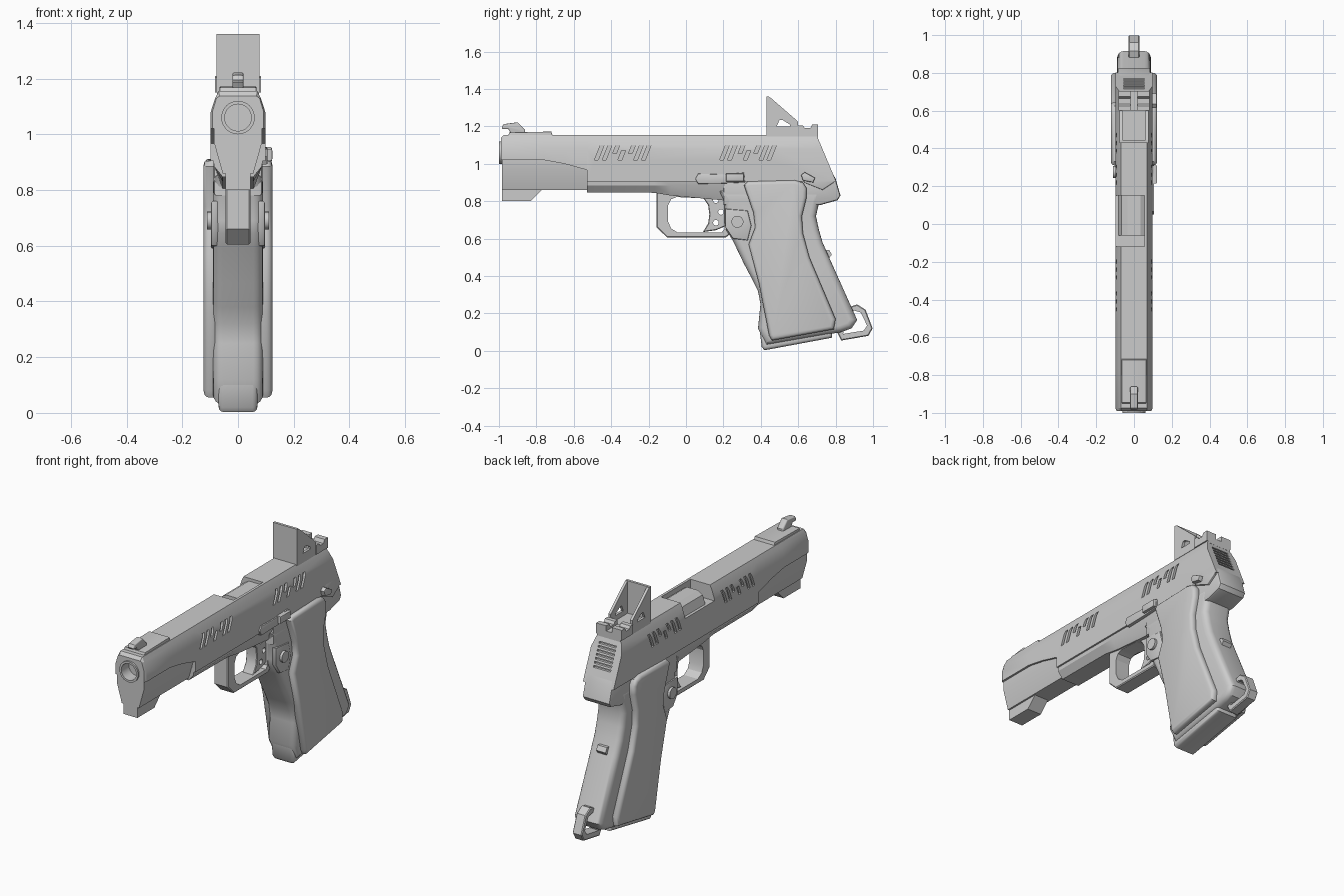
import bpy, bmesh, math
from mathutils import Vector, Matrix


def finish(name, bm, angle=35):
    bmesh.ops.recalc_face_normals(bm, faces=bm.faces)
    me = bpy.data.meshes.new(name)
    bm.to_mesh(me)
    bm.free()
    ob = bpy.data.objects.new(name, me)
    bpy.context.collection.objects.link(ob)
    bpy.ops.object.select_all(action='DESELECT')
    ob.select_set(True)
    bpy.context.view_layer.objects.active = ob
    bpy.ops.object.shade_smooth_by_angle(angle=math.radians(angle))
    return ob


def prof(name, pts, x0, x1, bevel=0, seg=2):
    """Side profile (y, z) extruded from x0 to x1, with rounded rims."""
    bm = bmesh.new()
    f = bm.faces.new([bm.verts.new((x0, y, z)) for y, z in pts])
    r = bmesh.ops.extrude_face_region(bm, geom=[f], use_keep_orig=True)
    bmesh.ops.translate(bm, vec=(x1 - x0, 0, 0),
                        verts=[g for g in r['geom'] if isinstance(g, bmesh.types.BMVert)])
    bmesh.ops.recalc_face_normals(bm, faces=bm.faces)
    if bevel:
        rim = [e for e in bm.edges if abs(e.verts[0].co.x - e.verts[1].co.x) < 1e-6]
        bmesh.ops.bevel(bm, geom=rim, offset=bevel, segments=seg, profile=0.5,
                        affect='EDGES', clamp_overlap=True)
    return finish(name, bm)


def loft(name, rings):
    """Each ring is (y function of z, half section [(x, z)...] from top to bottom)."""
    bm = bmesh.new()
    loops = []
    for fy, half in rings:
        full = half + [(-x, z) for x, z in reversed(half)]
        loops.append([bm.verts.new((x, fy(z), z)) for x, z in full])
    n = len(loops[0])
    for a, b in zip(loops, loops[1:]):
        for i in range(n):
            bm.faces.new((a[i], a[(i + 1) % n], b[(i + 1) % n], b[i]))
    bm.faces.new(loops[0])
    bm.faces.new(loops[-1])
    return finish(name, bm, 20)


def cyl(name, c, r, depth, axis, n=32):
    bm = bmesh.new()
    rot = Matrix.Rotation(math.pi / 2, 4, 'Y' if axis == 'X' else 'X')
    bmesh.ops.create_cone(bm, cap_ends=True, segments=n, radius1=r, radius2=r, depth=depth,
                          matrix=Matrix.Translation(c) @ rot)
    return finish(name, bm)


def rect(y0, y1, z0, z1):
    return [(y0, z0), (y1, z0), (y1, z1), (y0, z1)]


def cut(ob, *cutters):
    """Subtract the cutters, then remove them."""
    for c in cutters:
        m = ob.modifiers.new('cut', 'BOOLEAN')
        m.object, m.operation, m.solver = c, 'DIFFERENCE', 'EXACT'
        c.hide_render = True
        bpy.context.view_layer.objects.active = ob
        bpy.ops.object.modifier_apply(modifier=m.name)
        bpy.data.objects.remove(c, do_unlink=True)
    bpy.ops.object.select_all(action='DESELECT')
    ob.select_set(True)
    bpy.context.view_layer.objects.active = ob
    bpy.ops.object.shade_smooth_by_angle(angle=math.radians(25))


def at(y):
    return lambda z: y


def rear(z):
    return 0.70 + (1.15 - z) * 0.42


# Slide: stepped lower edge at the front, slanted rear
def section(zb, k=1.0):
    return [(0.07 * k, 1.155 - (1 - k) * .3), (0.082 * k, 1.13), (0.098 * k, 1.08), (0.098 * k, zb)]


slide = loft('slide', [(at(-0.99), section(1.02, .94)), (at(-0.975), section(1.02)), (at(-0.76), section(1.02)),
                       (at(-0.65), section(1.0)), (at(-0.53), section(0.967)), (at(-0.529), section(0.905)),
                       (rear, section(0.905))])
# Ejection port and angled grip slots on both sides
cut(slide, prof('port', rect(-0.12, 0.15, 1.07, 1.3), -0.15, 0.055))
for y0 in (-0.49, 0.18):
    for i in range(7):
        z0 = 1.055 if i in (2, 4) else 1.02
        z1 = 1.07 if i == 3 else 1.10
        y, s = y0 + i * 0.042, 0.4
        p = [(y + (z0 - 1.02) * s, z0), (y + 0.02 + (z0 - 1.02) * s, z0),
             (y + 0.02 + (z1 - 1.02) * s, z1), (y + (z1 - 1.02) * s, z1)]
        cut(slide, prof('slot_a', p, 0.084, 0.13), prof('slot_b', p, -0.13, -0.084))
# Horizontal grooves on the slide rear
for i in range(7):
    z = 0.985 + i * 0.02
    cut(slide, prof('groove', rect(rear(z) - 0.014, rear(z) + 0.05, z, z + 0.01), -0.055, 0.055))
# Muzzle and barrel
lower = loft('front_lower_slide', [(at(y), [(0.086, 1.03), (0.086, 0.97), (0.055, 0.86)])
                                   for y in (-0.985, -0.53)])
barrel = cyl('barrel', (0, -0.9, 1.06), 0.06, 0.2, 'Y')
for ob in (slide, lower, barrel):
    cut(ob, cyl('bore', (0, -0.98, 1.06), 0.048, 0.1, 'Y'))
loft('chamber_hood', [(at(y), [(0.035, 1.138), (0.065, 1.12), (0.085, 1.06)]) for y in (-0.06, 0.15)])
prof('front_lug', [(-0.985, 0.88), (-0.985, 0.80), (-0.83, 0.80), (-0.77, 0.86), (-0.77, 0.88)],
     -0.045, 0.045)

# Frame rail under the slide
loft('dust_cover', [(at(y), [(0.09, 0.925), (0.086, 0.885), (0.055, b)])
                    for y, b in ((-0.53, 0.847), (-0.17, 0.845), (-0.08, 0.83), (0.25, 0.80))])
prof('rear_frame', [(0.2, 0.93), (0.2, 0.78), (0.72, 0.78), (0.81, 0.805), (0.826, 0.83), (0.80, 0.92),
                    (0.775, 0.965), (0.62, 0.965), (0.58, 0.93)], -0.088, 0.088, 0.012)

# Grip core with curved straps
prof('grip_frame', [(0.17, 0.86), (0.205, 0.80), (0.205, 0.69), (0.215, 0.645), (0.25, 0.59), (0.31, 0.465),
                    (0.355, 0.38), (0.385, 0.32), (0.398, 0.25), (0.385, 0.12), (0.43, 0.03), (0.83, 0.10),
                    (0.885, 0.12), (0.915, 0.165), (0.765, 0.50), (0.73, 0.58), (0.71, 0.65), (0.695, 0.72),
                    (0.71, 0.785), (0.73, 0.86)], -0.09, 0.09, 0.035, 4)
prof('magazine_base', [(0.395, 0.10), (0.405, 0.02), (0.42, 0.003), (0.78, 0.07), (0.78, 0.12)],
     -0.07, 0.07, 0.018, 3)
prof('rear_clip', [(0.73, 0.54), (0.765, 0.54), (0.78, 0.515), (0.765, 0.495), (0.74, 0.49)], -0.03, 0.03)

# Both grip panels and round buttons
panel = [(0.31, 0.885), (0.33, 0.905), (0.58, 0.912), (0.625, 0.90), (0.645, 0.87), (0.645, 0.82),
         (0.62, 0.72), (0.625, 0.63), (0.66, 0.50), (0.80, 0.17), (0.79, 0.115), (0.46, 0.055),
         (0.445, 0.08), (0.39, 0.36), (0.335, 0.57), (0.37, 0.66), (0.36, 0.74)]
for s, side in ((1, 'left'), (-1, 'right')):
    prof('grip_panel_' + side, panel, s * 0.07, s * 0.123, 0.02, 3)
    cyl('release_button_' + side, (s * 0.09, 0.275, 0.69), 0.032, 0.042, 'X', 24)
    prof('button_surround_' + side, [(0.21, 0.76), (0.21, 0.66), (0.25, 0.60), (0.33, 0.59), (0.35, 0.67),
                                     (0.33, 0.75)], s * 0.07, s * 0.097, 0.008)

# Trigger guard and drilled trigger
guard = prof('trigger_guard', [(-0.157, 0.86), (-0.157, 0.66), (-0.10, 0.605), (0.21, 0.605), (0.26, 0.64),
                               (0.26, 0.86)], -0.045, 0.045, 0.005, 1)
cut(guard, prof('opening', [(-0.095, 0.78), (-0.095, 0.69), (-0.08, 0.655), (-0.045, 0.632), (0.19, 0.632),
                            (0.205, 0.65), (0.205, 0.81), (-0.05, 0.822), (-0.08, 0.81)], -0.1, 0.1))
trigger = prof('trigger', [(0.09, 0.82), (0.118, 0.78), (0.125, 0.73), (0.118, 0.68), (0.09, 0.635),
                           (0.16, 0.645), (0.22, 0.67), (0.22, 0.82)], -0.035, 0.035, 0.004, 1)
cut(trigger, *[cyl('hole', (0, y, z), 0.015, 0.2, 'X', 16)
               for y, z in ((0.16, 0.805), (0.187, 0.742), (0.16, 0.685))])

# Controls on the left side only
prof('slide_stop', [(0.05, 0.92), (0.065, 0.947), (0.20, 0.943), (0.31, 0.953), (0.315, 0.90), (0.20, 0.895),
                    (0.065, 0.892)], 0.08, 0.106, 0.004)
prof('slide_stop_tab', rect(0.215, 0.31, 0.905, 0.948), 0.09, 0.123, 0.006)
prof('safety_plate', [(0.63, 0.90), (0.66, 0.96), (0.77, 0.96), (0.79, 0.90), (0.73, 0.86)], 0.08, 0.098, 0.004)
prof('safety_lever', [(0.615, 0.94), (0.635, 0.955), (0.69, 0.925), (0.68, 0.90), (0.625, 0.91)],
     0.085, 0.122, 0.006)

# Front sight
prof('front_sight_base', [(-0.955, 1.14), (-0.945, 1.168), (-0.72, 1.172), (-0.71, 1.14)], -0.066, 0.066, 0.004)
prof('front_sight_post', [(-0.985, 1.195), (-0.975, 1.212), (-0.90, 1.222), (-0.86, 1.18), (-0.86, 1.16),
                          (-0.935, 1.16), (-0.95, 1.185), (-0.98, 1.185)], -0.02, 0.02, 0.007, 3)

# Rear sight: front plate, triangular side walls, notched block
prof('rear_sight_base', rect(0.43, 0.705, 1.14, 1.172), -0.075, 0.075)
prof('rear_sight_plate', rect(0.43, 0.445, 1.15, 1.36), -0.076, 0.076)
for s, side in ((1, 'left'), (-1, 'right')):
    wall = prof('sight_wall_' + side, [(0.43, 1.15), (0.43, 1.36), (0.45, 1.355), (0.60, 1.225), (0.60, 1.15)],
                s * 0.062, s * 0.077)
    cut(wall, prof('window', [(0.485, 1.20), (0.50, 1.235), (0.515, 1.235), (0.555, 1.21), (0.555, 1.20)],
                   s * 0.04, s * 0.1))
block = prof('rear_sight_block', [(0.60, 1.15), (0.60, 1.205), (0.625, 1.205), (0.635, 1.19), (0.665, 1.19),
                                  (0.675, 1.21), (0.705, 1.21), (0.705, 1.15)], -0.082, 0.082)
cut(block, prof('notch', rect(0.55, 0.75, 1.18, 1.3), -0.018, 0.018))

# Lanyard loop at the heel of the grip
loop = prof('lanyard_loop', [(0.81, 0.095), (0.83, 0.055), (0.975, 0.08), (0.998, 0.12), (0.96, 0.22),
                             (0.915, 0.248), (0.86, 0.23)], -0.03, 0.03, 0.005, 1)
cut(loop, prof('loop_hole', [(0.84, 0.09), (0.95, 0.108), (0.968, 0.135), (0.935, 0.205), (0.90, 0.215),
                             (0.86, 0.18)], -0.1, 0.1))
